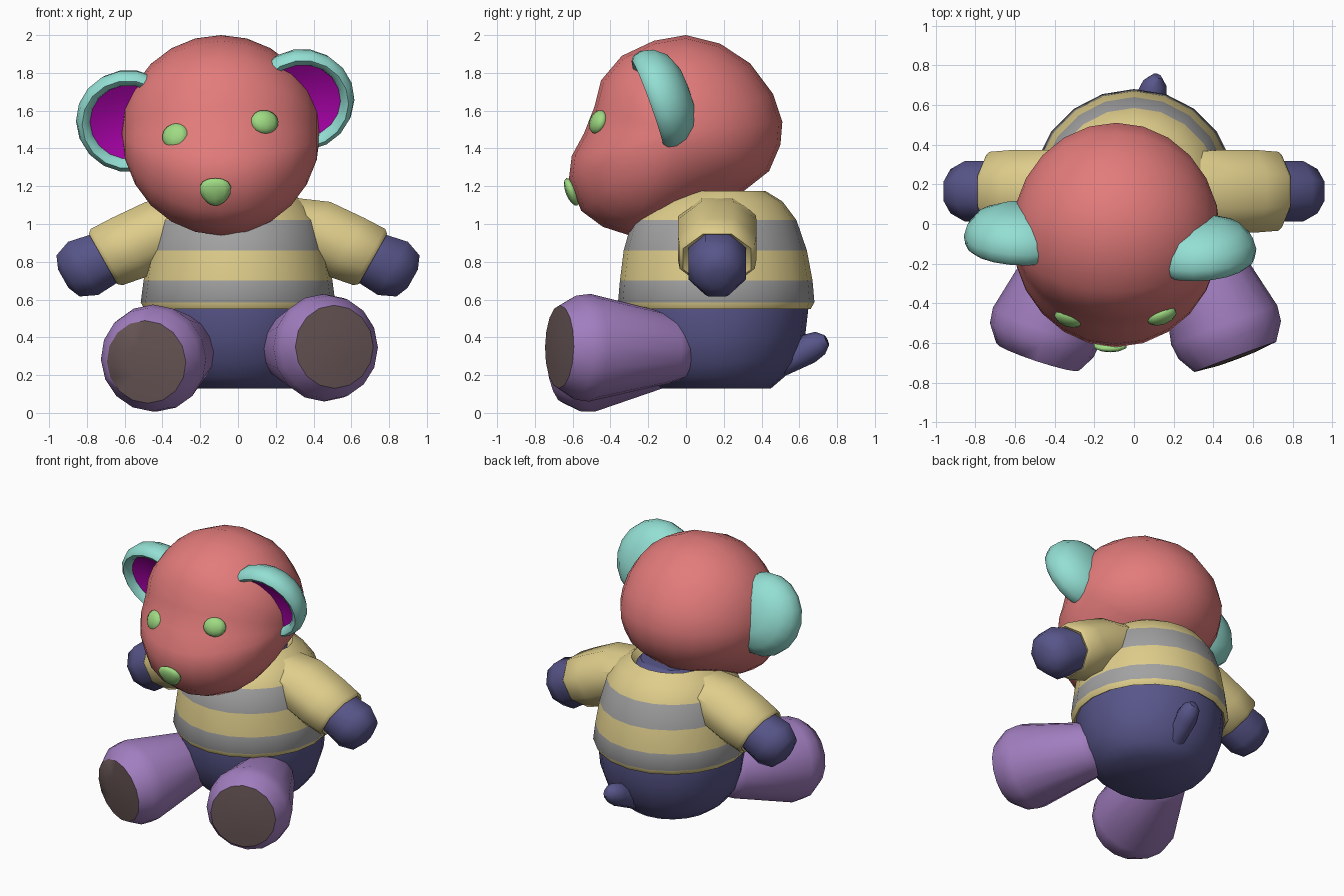
import bpy, bmesh, math
from mathutils import Vector, Matrix

if "Cube" in bpy.data.objects:
    bpy.data.objects.remove(bpy.data.objects["Cube"])


def material(name, rgb):
    m = bpy.data.materials.new(name)
    m.diffuse_color = [(c / 255) ** 2.2 for c in rgb] + [1]
    m.use_nodes = True
    m.node_tree.nodes["Principled BSDF"].inputs["Base Color"].default_value = m.diffuse_color
    return m


RED = material("red", (226, 122, 122))
TEAL = material("teal", (146, 222, 210))
MAGENTA = material("magenta", (175, 10, 175))
GREEN = material("green", (158, 218, 130))
NAVY = material("navy", (88, 86, 136))
YELLOW = material("yellow", (222, 204, 138))
GREY = material("grey", (160, 160, 160))
PURPLE = material("purple", (160, 125, 190))
BROWN = material("brown", (104, 86, 86))


def finish(name, bm, mats, angle=50):
    bmesh.ops.remove_doubles(bm, verts=bm.verts, dist=0.0005)
    bmesh.ops.recalc_face_normals(bm, faces=bm.faces)
    mesh = bpy.data.meshes.new(name)
    bm.to_mesh(mesh)
    bm.free()
    for m in mats:
        mesh.materials.append(m)
    ob = bpy.data.objects.new(name, mesh)
    bpy.context.collection.objects.link(ob)
    bpy.ops.object.select_all(action='DESELECT')
    ob.select_set(True)
    bpy.context.view_layer.objects.active = ob
    bpy.ops.object.shade_smooth_by_angle(angle=math.radians(angle))
    return ob


def skin(bm, rings, spans=None, caps=True):
    """Join rings of vertices; spans gives a material index per band."""
    n = len(rings[0])
    for k in range(len(rings) - 1):
        a, b = rings[k], rings[k + 1]
        for i in range(n):
            j = (i + 1) % n
            f = bm.faces.new((a[i], a[j], b[j], b[i]))
            f.material_index = spans[k] if spans else 0
    if caps:
        bm.faces.new(rings[0]).material_index = spans[0] if spans else 0
        bm.faces.new(rings[-1]).material_index = spans[-1] if spans else 0


def loft(name, stations, axis, mats, n=16, spans=None, phase=0.0):
    """Stations are (centre, radius across, radius up) round an axis."""
    axis = Vector(axis).normalized()
    u = Vector((1, 0, 0)) if abs(axis.z) > 0.99 else Vector((0, 0, 1)).cross(axis).normalized()
    v = axis.cross(u)
    bm = bmesh.new()
    rings = []
    for c, ru, rv in stations:
        ring = []
        for i in range(n):
            t = 2 * math.pi * (i + phase) / n
            ring.append(bm.verts.new(Vector(c) + u * ru * math.cos(t) + v * rv * math.sin(t)))
        rings.append(ring)
    skin(bm, rings, spans)
    return finish(name, bm, mats)


def upright(rows):
    return [((0, cy, z), rx, ry) for z, cy, rx, ry in rows]


# Head: side outline (y, z) swept sideways as an ellipsoid
outline = [(0, 2.0), (-0.17, 1.97), (-0.34, 1.89), (-0.45, 1.76), (-0.485, 1.62),
           (-0.54, 1.48), (-0.605, 1.36), (-0.62, 1.24), (-0.555, 1.07), (-0.44, 0.985),
           (-0.3, 0.94), (-0.15, 0.965), (0.05, 1.06), (0.3, 1.17), (0.44, 1.28),
           (0.5, 1.42), (0.51, 1.54), (0.46, 1.69), (0.34, 1.85), (0.18, 1.955)]
bm = bmesh.new()
rings = []
hx, hy, hz = -0.09, -0.05, 1.48
for k in range(13):
    a = math.pi * (k / 12 - 0.5)
    s = max(math.cos(a), 0)
    rings.append([bm.verts.new((hx + 0.525 * math.sin(a), hy + (y - hy) * s, hz + (z - hz) * s))
                  for y, z in outline])
skin(bm, rings, caps=False)
finish("head", bm, [RED], 80)

# Ears: domed cups with a rolled rim and an inset lining
ear_profile = [(0, 0.07), (0.13, 0.055), (0.205, 0.03), (0.215, 0.0), (0.245, -0.015),
               (0.27, 0.005), (0.28, 0.05), (0.265, 0.11), (0.215, 0.17), (0.12, 0.21), (0, 0.22)]
for side, centre, axis in (("left", (-0.58, -0.12, 1.53), (0.04, 0.94, 0.3)),
                           ("right", (0.34, -0.19, 1.64), (-0.06, 0.94, 0.34))):
    d = Vector(axis).normalized()
    loft(side + "_ear", [(Vector(centre) + d * h, r, r) for r, h in ear_profile],
         axis, [TEAL, MAGENTA], 18, [1, 1] + [0] * 8)


# Eyes and nose: flattened balls set on the face
def button(name, loc, size, rot, taper=0.0):
    bm = bmesh.new()
    bmesh.ops.create_uvsphere(bm, u_segments=10, v_segments=8, radius=1)
    for v in bm.verts:
        v.co.x *= 1 + taper * v.co.z
    bm.transform(Matrix.LocRotScale(Vector(loc), rot, Vector(size)))
    finish(name, bm, [GREEN], 80)


def turn(rx, rz):
    return (Matrix.Rotation(rz, 3, 'Z') @ Matrix.Rotation(rx, 3, 'X')).to_quaternion()


button("left_eye", (-0.33, -0.475, 1.465), (0.075, 0.04, 0.07), turn(-0.3, -0.35))
button("right_eye", (0.14, -0.465, 1.54), (0.078, 0.04, 0.065), turn(-0.3, 0.35))
button("nose", (-0.12, -0.605, 1.17), (0.085, 0.032, 0.078), turn(0.38, 0.0), 0.25)

# Body with neck
loft("body", upright([(0.13, 0.16, 0.29, 0.29), (0.19, 0.16, 0.37, 0.36), (0.27, 0.16, 0.43, 0.42),
                      (0.4, 0.16, 0.47, 0.47), (0.57, 0.16, 0.485, 0.49), (0.8, 0.16, 0.45, 0.46),
                      (1.0, 0.16, 0.38, 0.38), (1.1, 0.18, 0.25, 0.25), (1.17, 0.17, 0.2, 0.2)]),
     (0, 0, 1), [NAVY], 20)

# Striped shirt
shirt = loft("shirt", upright([(0.565, 0.16, 0.47, 0.475), (0.55, 0.16, 0.495, 0.5),
                               (0.585, 0.16, 0.515, 0.52), (0.7, 0.16, 0.5, 0.51),
                               (0.86, 0.155, 0.475, 0.485), (1.02, 0.15, 0.435, 0.435),
                               (1.12, 0.17, 0.35, 0.34), (1.175, 0.19, 0.26, 0.23),
                               (1.13, 0.19, 0.22, 0.2)]),
             (0, 0, 1), [YELLOW, GREY], 20, [0, 0, 1, 0, 1, 0, 0, 0])
for p in shirt.data.polygons:
    if p.center.z > 0.8 and abs(p.center.x) > 0.42:
        p.material_index = 0
bm = bmesh.new()
bm.from_mesh(shirt.data)
bmesh.ops.delete(bm, geom=[f for f in bm.faces if len(f.verts) > 4], context='FACES')
bm.to_mesh(shirt.data)
bm.free()

# Arms: sleeve with a turned cuff, and a hand
for side, s in (("left", -1), ("right", 1)):
    def arm(name, rows, mat):
        loft(side + name, [((s * x, 0.165, z), ry, rp) for x, z, ry, rp in rows],
             (s * 0.87, 0, -0.49), [mat], 8, phase=0.5)
    arm("_sleeve", [(0.2, 1.03, 0.21, 0.14), (0.4, 0.96, 0.225, 0.195), (0.58, 0.875, 0.225, 0.195),
                    (0.695, 0.825, 0.215, 0.185), (0.715, 0.815, 0.195, 0.165),
                    (0.695, 0.825, 0.16, 0.14)], YELLOW)
    arm("_hand", [(0.66, 0.84, 0.165, 0.15), (0.82, 0.765, 0.165, 0.175),
                  (0.9, 0.725, 0.12, 0.135), (0.925, 0.71, 0.05, 0.06)], NAVY)

# Legs with flat soles
for side, sole, foot, hip in (
        ("left", (-0.485, -0.67, 0.27), (-0.44, -0.51, 0.29), (-0.27, -0.02, 0.34)),
        ("right", (0.51, -0.67, 0.35), (0.455, -0.51, 0.345), (0.27, -0.02, 0.34))):
    sole, foot, hip = Vector(sole), Vector(foot), Vector(hip)
    axis = (sole - hip).normalized()
    loft(side + "_leg", [(hip - axis * 0.03, 0.09, 0.09), (hip, 0.16, 0.16),
                         (hip + axis * 0.07, 0.185, 0.185), (foot, 0.285, 0.285),
                         (foot + axis * 0.08, 0.275, 0.275), (sole, 0.22, 0.22),
                         (sole + axis * 0.012, 0.1, 0.1), (sole + axis * 0.014, 0, 0)],
         axis, [PURPLE, BROWN], 16, [0, 0, 0, 0, 0, 1, 1])

# Tail
loft("tail", [((0.06, 0.5, 0.25), 0.06, 0.06), ((0.09, 0.65, 0.34), 0.075, 0.08),
              ((0.105, 0.71, 0.37), 0.06, 0.065), ((0.115, 0.745, 0.385), 0.025, 0.03)],
     (0.2, 0.85, 0.4), [NAVY], 8)
